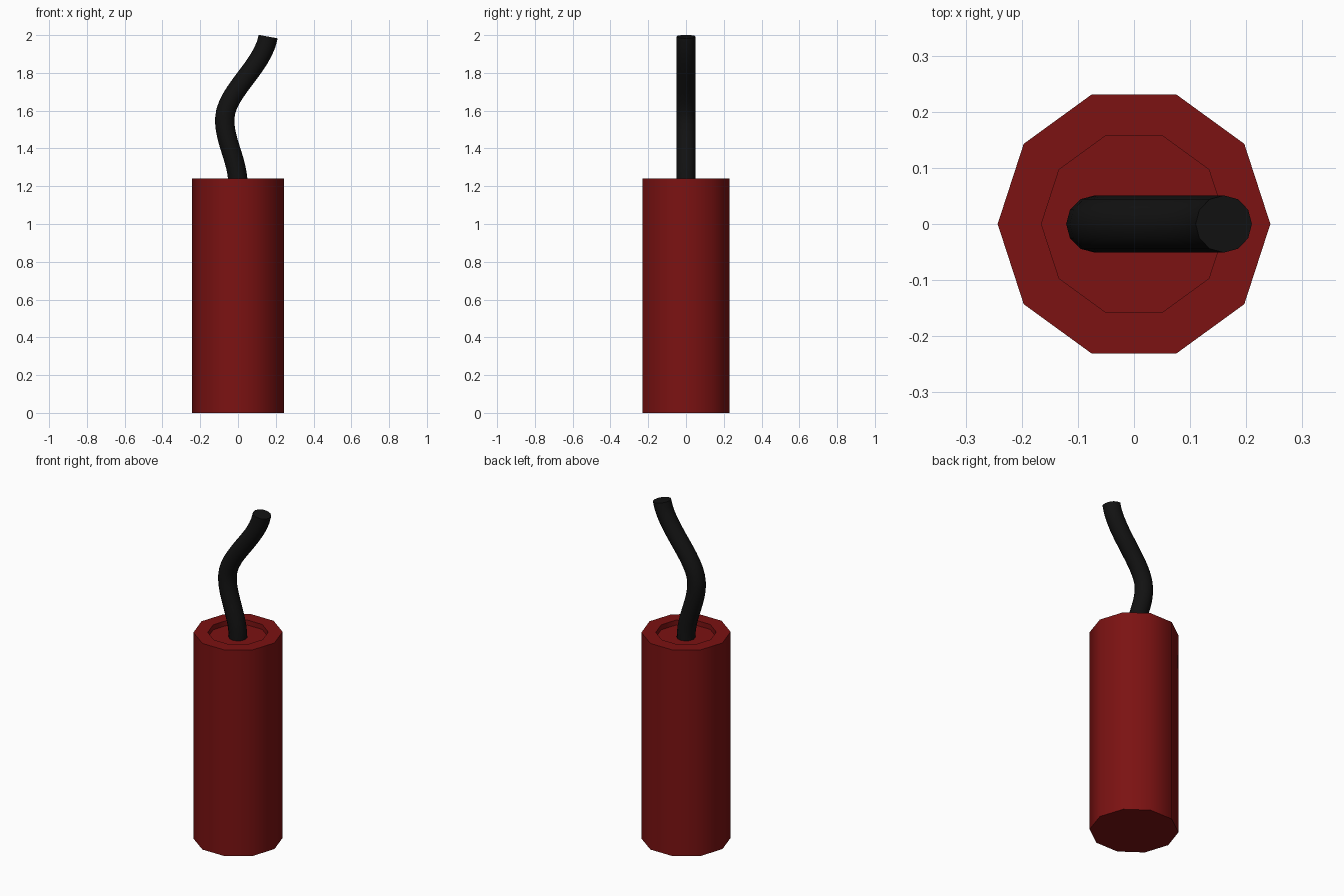
import bpy, bmesh
from mathutils import Vector
from math import radians, sin, cos, tau

if "Cube" in bpy.data.objects:
    bpy.data.objects.remove(bpy.data.objects["Cube"])


def material(name, rgb):
    m = bpy.data.materials.new(name)
    m.diffuse_color = (*rgb, 1)
    m.use_nodes = True
    m.node_tree.nodes["Principled BSDF"].inputs["Base Color"].default_value = m.diffuse_color
    return m


def smooth(ob):
    bpy.ops.object.select_all(action='DESELECT')
    ob.select_set(True)
    bpy.context.view_layer.objects.active = ob
    bpy.ops.object.shade_smooth_by_angle(angle=radians(50))


# Ten-sided casing with a shallow recess in its top
bm = bmesh.new()
N = 10
profile = [(0.243, 0), (0.243, 1.24), (0.165, 1.24), (0.165, 1.21)]
rings = [[bm.verts.new((r * cos(tau * i / N), r * sin(tau * i / N), z))
          for i in range(N)] for r, z in profile]
for a, b in zip(rings, rings[1:]):
    for i in range(N):
        j = (i + 1) % N
        bm.faces.new((a[i], a[j], b[j], b[i]))
bm.faces.new(rings[0][::-1])
bm.faces.new(rings[-1])
mesh = bpy.data.meshes.new("casing")
bm.to_mesh(mesh)
bm.free()
casing = bpy.data.objects.new("casing", mesh)
bpy.context.collection.objects.link(casing)
mesh.materials.append(material("red", (0.2, 0.006, 0.006)))
smooth(casing)

# Wavy fuse swept along a curve: point, handle before, handle after (x, z)
path = [((0, 1.205), (0, 1.1), (0, 1.34)),
        ((-0.07, 1.56), (-0.075, 1.44), (-0.065, 1.70)),
        ((0.16, 1.992), (0.13, 1.83), (0.17, 2.05))]
curve = bpy.data.curves.new("fuse", 'CURVE')
curve.dimensions = '3D'
curve.bevel_depth = 0.051
curve.bevel_resolution = 4
curve.resolution_u = 12
curve.use_fill_caps = True
spline = curve.splines.new('BEZIER')
spline.bezier_points.add(len(path) - 1)
for p, (co, before, after) in zip(spline.bezier_points, path):
    p.handle_left_type = p.handle_right_type = 'FREE'
    p.co, p.handle_left, p.handle_right = (
        Vector((x, 0, z)) for x, z in (co, before, after))
curve.materials.append(material("black", (0.006, 0.006, 0.006)))
fuse = bpy.data.objects.new("fuse", curve)
bpy.context.collection.objects.link(fuse)
bpy.ops.object.select_all(action='DESELECT')
fuse.select_set(True)
bpy.context.view_layer.objects.active = fuse
bpy.ops.object.convert(target='MESH')
fuse = bpy.context.object
# Join the end caps to the tube
bm = bmesh.new()
bm.from_mesh(fuse.data)
bmesh.ops.remove_doubles(bm, verts=bm.verts, dist=0.0005)
bmesh.ops.recalc_face_normals(bm, faces=bm.faces)
bm.to_mesh(fuse.data)
bm.free()
smooth(fuse)
